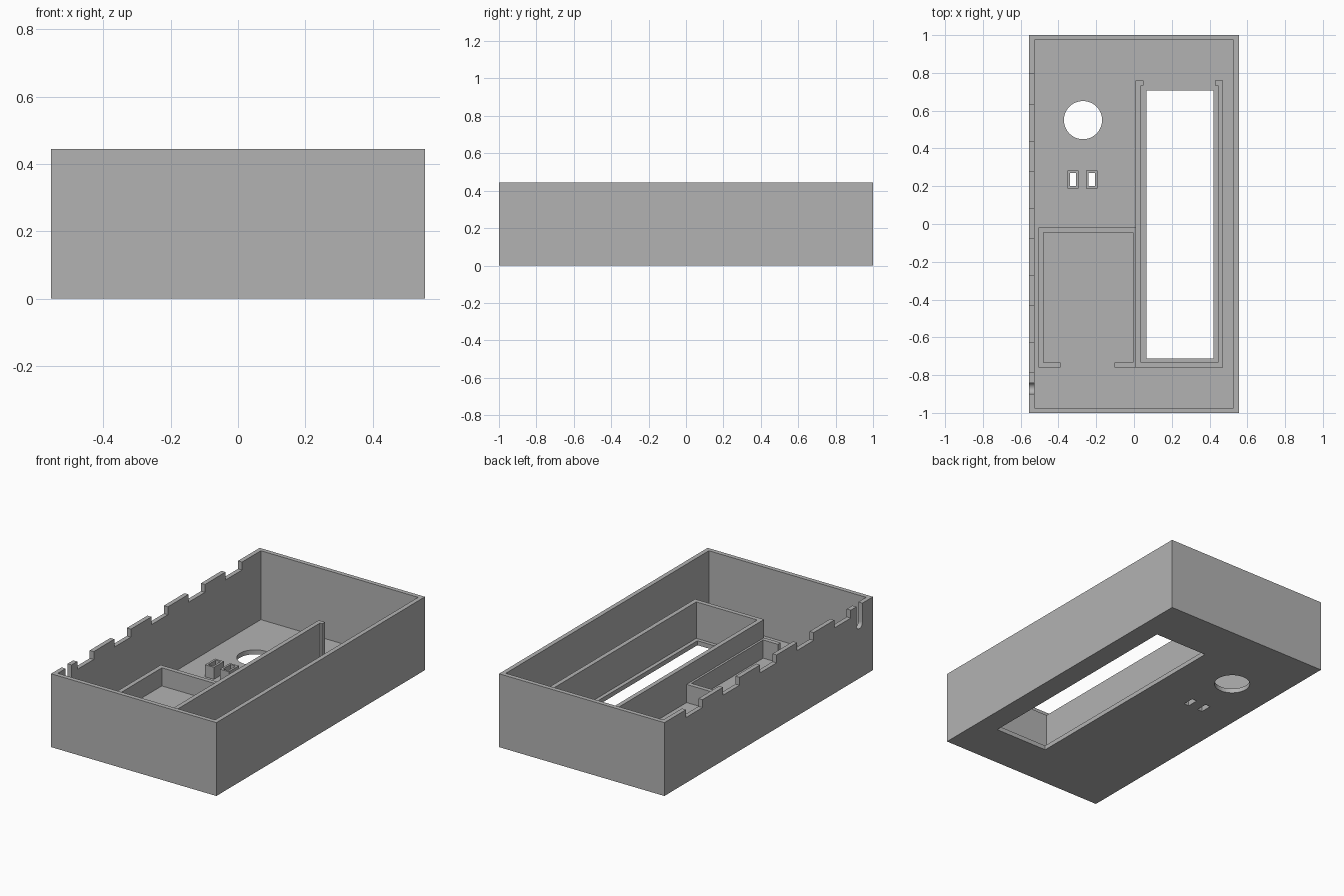
import bpy
import bmesh
import math

default = bpy.data.objects.get("Cube")
if default:
    bpy.data.objects.remove(default, do_unlink=True)

grey = bpy.data.materials.new("plain_grey")
grey.use_nodes = True
grey.diffuse_color = (0.45, 0.45, 0.45, 1)
grey.node_tree.nodes["Principled BSDF"].inputs["Base Color"].default_value = grey.diffuse_color

HX, HY, H = 0.555, 1.0, 0.445   # half width, half length, height
T = 0.027                       # wall and floor thickness
ROOT = T / 2                    # inner parts start inside the floor


def prism(name, outline, low, high, axis="z"):
    """Extrude a flat outline along z, or a (y, z) outline along x."""
    place = (lambda u, v: (u, v, low)) if axis == "z" else (lambda u, v: (low, u, v))
    bm = bmesh.new()
    face = bm.faces.new([bm.verts.new(place(u, v)) for u, v in outline])
    ext = bmesh.ops.extrude_face_region(bm, geom=[face])
    shift = (0, 0, high - low) if axis == "z" else (high - low, 0, 0)
    moved = [g for g in ext["geom"] if isinstance(g, bmesh.types.BMVert)]
    bmesh.ops.translate(bm, verts=moved, vec=shift)
    bmesh.ops.recalc_face_normals(bm, faces=bm.faces[:])
    mesh = bpy.data.meshes.new(name)
    bm.to_mesh(mesh)
    bm.free()
    mesh.materials.append(grey)
    obj = bpy.data.objects.new(name, mesh)
    bpy.context.collection.objects.link(obj)
    return obj


def rect(x0, x1, y0, y1):
    return [(x0, y0), (x1, y0), (x1, y1), (x0, y1)]


def arc(cx, cy, r, start, end, steps):
    angles = [start + (end - start) * i / steps for i in range(steps + 1)]
    return [(cx + r * math.cos(a), cy + r * math.sin(a)) for a in angles]


def cut(obj, outline, low, high, axis="z"):
    """Cut an extruded outline out of an object and drop the cutter."""
    cutter = prism("cutter", outline, low, high, axis)
    cutter.hide_render = True
    mod = obj.modifiers.new("cut", "BOOLEAN")
    mod.operation = "DIFFERENCE"
    mod.solver = "EXACT"
    mod.object = cutter
    bpy.context.view_layer.objects.active = obj
    bpy.ops.object.modifier_apply(modifier=mod.name)
    bpy.data.objects.remove(cutter, do_unlink=True)


# Open tray
case = prism("case", rect(-HX, HX, -HY, HY), 0, H)
cut(case, rect(T - HX, HX - T, T - HY, HY - T), T, H + 0.1)

# Display window and round hole through the floor
cut(case, rect(0.065, 0.422, -0.712, 0.708), -0.1, 0.1)
cut(case, arc(-0.27, 0.55, 0.101, 0, math.tau, 64)[:-1], -0.1, 0.1)

# Row of notches along the right wall
for i in range(5):
    top = 0.793 - 0.3555 * i
    cut(case, rect(top - 0.158, top, H - 0.048, H + 0.1), -HX - 0.1, -HX + 0.1, "x")

# Round-bottomed cable slot near the front of that wall
slot = arc(-0.87, 0.33, 0.029, math.pi, math.tau, 16)
slot += [(-0.841, H + 0.1), (-0.899, H + 0.1)]
cut(case, slot, -HX - 0.1, -HX + 0.1, "x")

# Hollow button guides
for i, x in enumerate((-0.323, -0.223)):
    guide = prism(f"button_guide_{i + 1}", rect(x - 0.03, x + 0.03, 0.188, 0.284), ROOT, 0.1)
    hole = rect(x - 0.017, x + 0.017, 0.2, 0.271)
    for part in (guide, case):
        cut(part, hole, -0.1, 0.2)

# Tall display frame, open at the back with small hooked ends
x0, x1, y0, y1, hook = 0.009, 0.472, -0.761, 0.761, 0.042
prism("display_frame", [
    (x0, y0), (x1, y0), (x1, y1), (x1 - hook, y1), (x1 - hook, y1 - T),
    (x1 - T, y1 - T), (x1 - T, y0 + T), (x0 + T, y0 + T),
    (x0 + T, y1 - T), (x0 + hook, y1 - T), (x0 + hook, y1), (x0, y1),
], ROOT, 0.248)

# Low battery bay, open at the front between two lips
x0, x1, y0, y1 = -0.506, 0.023, -0.761, -0.019
prism("battery_bay", [
    (x0, y0), (-0.39, y0), (-0.39, y0 + T), (x0 + T, y0 + T),
    (x0 + T, y1 - T), (x1 - T, y1 - T), (x1 - T, y0 + T),
    (-0.103, y0 + T), (-0.103, y0), (x1, y0), (x1, y1), (x0, y1),
], ROOT, 0.137)

# Smooth the round cuts, keep the corners sharp
bpy.ops.object.select_all(action="DESELECT")
case.select_set(True)
bpy.context.view_layer.objects.active = case
bpy.ops.object.shade_smooth_by_angle(angle=math.radians(30))
